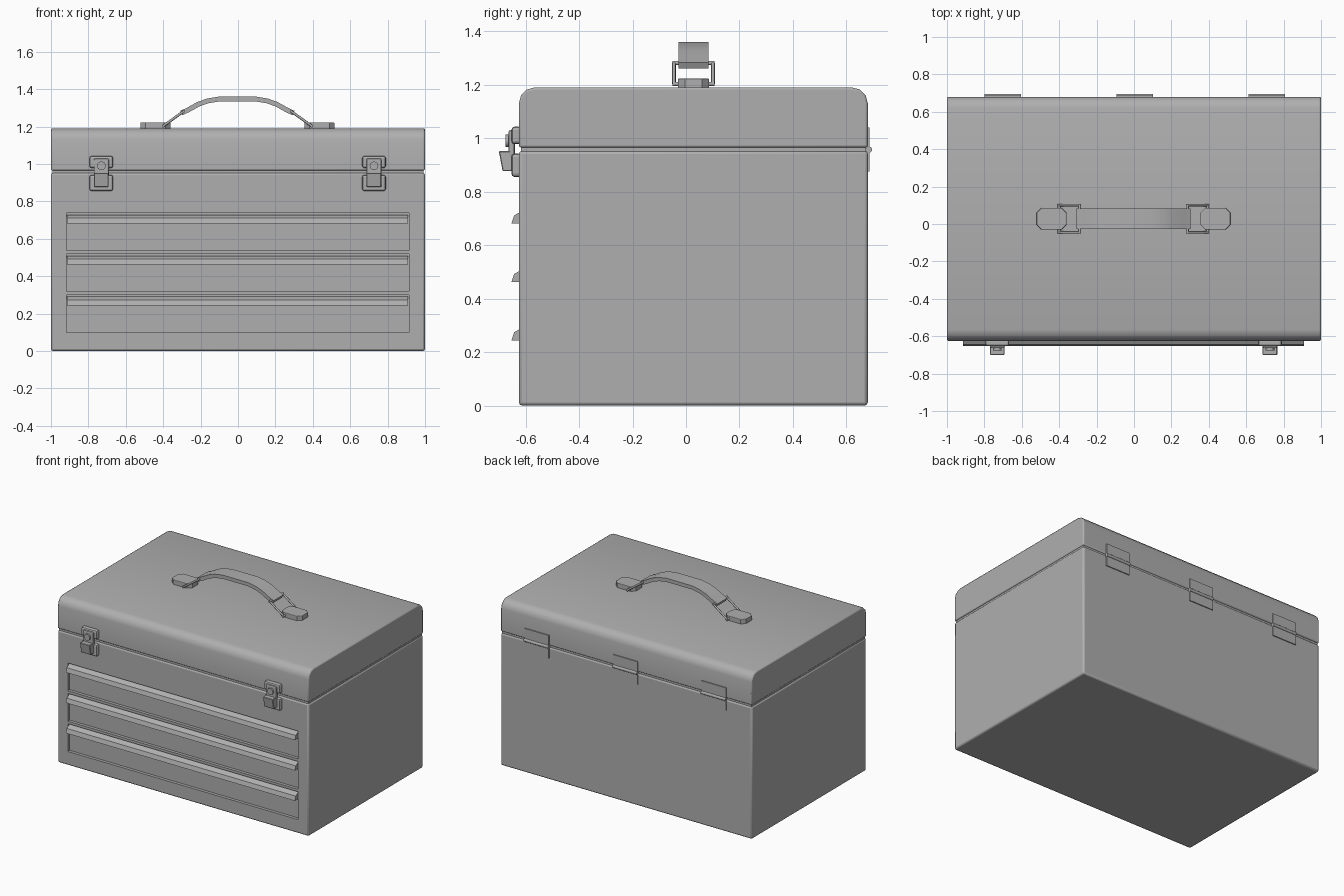
import bpy, bmesh, math
from mathutils import Vector

if "Cube" in bpy.data.objects:
    bpy.data.objects.remove(bpy.data.objects["Cube"])

FRONT, BACK = -0.625, 0.68
STEEL = bpy.data.materials.new("dark_grey_steel")
STEEL.diffuse_color = (0.43, 0.43, 0.43, 1)
STEEL.use_nodes = True
STEEL.node_tree.nodes["Principled BSDF"].inputs["Base Color"].default_value = STEEL.diffuse_color


def prism(name, pts, axis, lo, hi, bevel=0.0, segs=2):
    """Extrude a 2D outline along an axis; pts are the two other coordinates in order."""
    place = {'x': lambda p, t: (t, p[0], p[1]),
             'y': lambda p, t: (p[0], t, p[1]),
             'z': lambda p, t: (p[0], p[1], t)}[axis]
    bm = bmesh.new()
    a = [bm.verts.new(place(p, lo)) for p in pts]
    b = [bm.verts.new(place(p, hi)) for p in pts]
    bm.faces.new(a)
    bm.faces.new(b)
    n = len(pts)
    for i in range(n):
        j = (i + 1) % n
        bm.faces.new((a[i], a[j], b[j], b[i]))
    bmesh.ops.recalc_face_normals(bm, faces=bm.faces)
    me = bpy.data.meshes.new(name)
    bm.to_mesh(me)
    bm.free()
    me.materials.append(STEEL)
    ob = bpy.data.objects.new(name, me)
    bpy.context.collection.objects.link(ob)
    if bevel:
        m = ob.modifiers.new("bevel", 'BEVEL')
        m.width, m.segments, m.limit_method = bevel, segs, 'ANGLE'
        m.angle_limit = math.radians(55)
    return ob


def box(name, x, y, z, bevel=0.0, segs=2):
    pts = [(x[0], y[0]), (x[1], y[0]), (x[1], y[1]), (x[0], y[1])]
    return prism(name, pts, 'z', z[0], z[1], bevel, segs)


def smooth(ob, angle=35):
    bpy.ops.object.select_all(action='DESELECT')
    ob.select_set(True)
    bpy.context.view_layer.objects.active = ob
    bpy.ops.object.shade_smooth_by_angle(angle=math.radians(angle))


def rod(name, p, q, r, verts=12):
    p, q = Vector(p), Vector(q)
    bpy.ops.mesh.primitive_cylinder_add(vertices=verts, radius=r, depth=(q - p).length,
                                        location=(p + q) / 2)
    ob = bpy.context.object
    ob.name = name
    ob.rotation_euler = (q - p).to_track_quat('Z', 'Y').to_euler()
    ob.data.materials.append(STEEL)
    smooth(ob, 50)
    return ob


# Case body, recessed strip in the seam, and lid with rounded front and back
body = box("case_body", (-1, 1), (FRONT, BACK), (0, 0.953), 0.012)
box("seam_strip", (-0.993, 0.993), (FRONT + 0.007, BACK - 0.007), (0.93, 0.99))
R, TOP = 0.06, 1.19
lid_pts = [(FRONT, 0.965)]
for cy, start in ((FRONT + R, 180), (BACK - R, 90)):
    for i in range(4):
        a = math.radians(start - i * 30)
        lid_pts.append((cy + R * math.cos(a), TOP - R + R * math.sin(a)))
lid_pts.append((BACK, 0.965))
smooth(prism("lid", lid_pts, 'x', -1, 1, 0.008))

# Three drawers: recess in the body and a sloped solid pull along the top
for i, top in enumerate((0.737, 0.518, 0.300)):
    cutter = box("drawer_cutter", (-0.918, 0.914), (FRONT - 0.1, FRONT + 0.022),
                 (top - 0.200, top))
    cutter.hide_render = True
    cutter.hide_set(True)
    cutter.display_type = 'WIRE'
    m = body.modifiers.new("drawer_recess", 'BOOLEAN')
    m.operation, m.object, m.solver = 'DIFFERENCE', cutter, 'EXACT'
    pull = [(FRONT + 0.03, top - 0.009), (FRONT + 0.012, top - 0.009), (FRONT - 0.018, top - 0.026),
            (FRONT - 0.028, top - 0.056), (FRONT + 0.03, top - 0.056)]
    prism("drawer_pull_%d" % (i + 1), pull, 'x', -0.914, 0.910)
smooth(body)

# Two front latches
for side, cx in (("left", -0.731), ("right", 0.727)):
    w = 0.063
    box("latch_upper_plate_" + side, (cx - w, cx + w), (-0.653, FRONT + 0.01), (0.978, 1.043), 0.012)
    box("latch_lower_plate_" + side, (cx - w, cx + w), (-0.653, FRONT + 0.01), (0.855, 0.942), 0.012)
    box("latch_arm_" + side, (cx - 0.04, cx + 0.04), (-0.664, -0.64), (0.93, 1.03), 0.008)
    flap = [(-0.645, 0.952), (-0.700, 0.952), (-0.686, 0.877), (-0.645, 0.877)]
    prism("latch_flap_" + side, flap, 'x', cx - 0.039, cx + 0.039, 0.003, 1)
    rod("latch_stud_" + side, (cx, -0.65, 0.99), (cx, -0.675, 0.99), 0.023, 16)

# Three back hinges: two leaves and a knuckle
for i, cx in enumerate((-0.701, 0.004, 0.710)):
    box("hinge_upper_leaf_%d" % i, (cx - 0.097, cx + 0.097), (BACK - 0.02, BACK + 0.007), (0.966, 1.04))
    box("hinge_lower_leaf_%d" % i, (cx - 0.097, cx + 0.097), (BACK - 0.02, BACK + 0.007), (0.876, 0.953))
    rod("hinge_knuckle_%d" % i, (cx - 0.097, 0.684, 0.957), (cx + 0.097, 0.684, 0.957), 0.012)

# Arched carrying grip
half = [(-0.30, 1.275), (-0.26, 1.294), (-0.21, 1.322), (-0.16, 1.340), (-0.10, 1.350)]
arch = half + [(-x, z) for x, z in reversed(half)]
T, GY = 0.013, 0.028
outer, inner = [], []
for i, (x, z) in enumerate(arch):
    p, q = arch[max(i - 1, 0)], arch[min(i + 1, len(arch) - 1)]
    d = Vector((q[0] - p[0], q[1] - p[1])).normalized()
    outer.append((x - 0.003 - d.y * T, z - 0.003 + d.x * T))
    inner.append((x - 0.003 + d.y * T, z - 0.003 - d.x * T))
smooth(prism("grip", outer + inner[::-1], 'y', GY - 0.056, GY + 0.056))

# Anchor pads with cut corners, and wire loops linking them to the grip
for side, s in (("left", -1), ("right", 1)):
    c, k = 0.026, 0.058
    x0, x1 = 0.358, 0.518
    pad = [(x0 + c, -k), (x1 - c, -k), (x1, -k + c), (x1, k - c),
           (x1 - c, k), (x0 + c, k), (x0, k - c), (x0, -k + c)]
    prism("anchor_pad_" + side, [(s * x - 0.003, y + GY) for x, y in pad],
          'z', TOP - 0.01, 1.223, 0.004)
    lo, hi = (s * 0.397 - 0.003, 1.203), (s * 0.288 - 0.003, 1.281)
    for y in (GY - 0.073, GY + 0.073):
        rod("loop_arm_" + side, (lo[0], y, lo[1]), (hi[0], y, hi[1]), 0.007, 8)
    for x, z in (lo, hi):
        rod("loop_bar_" + side, (x, GY - 0.079, z), (x, GY + 0.079, z), 0.008, 8)
